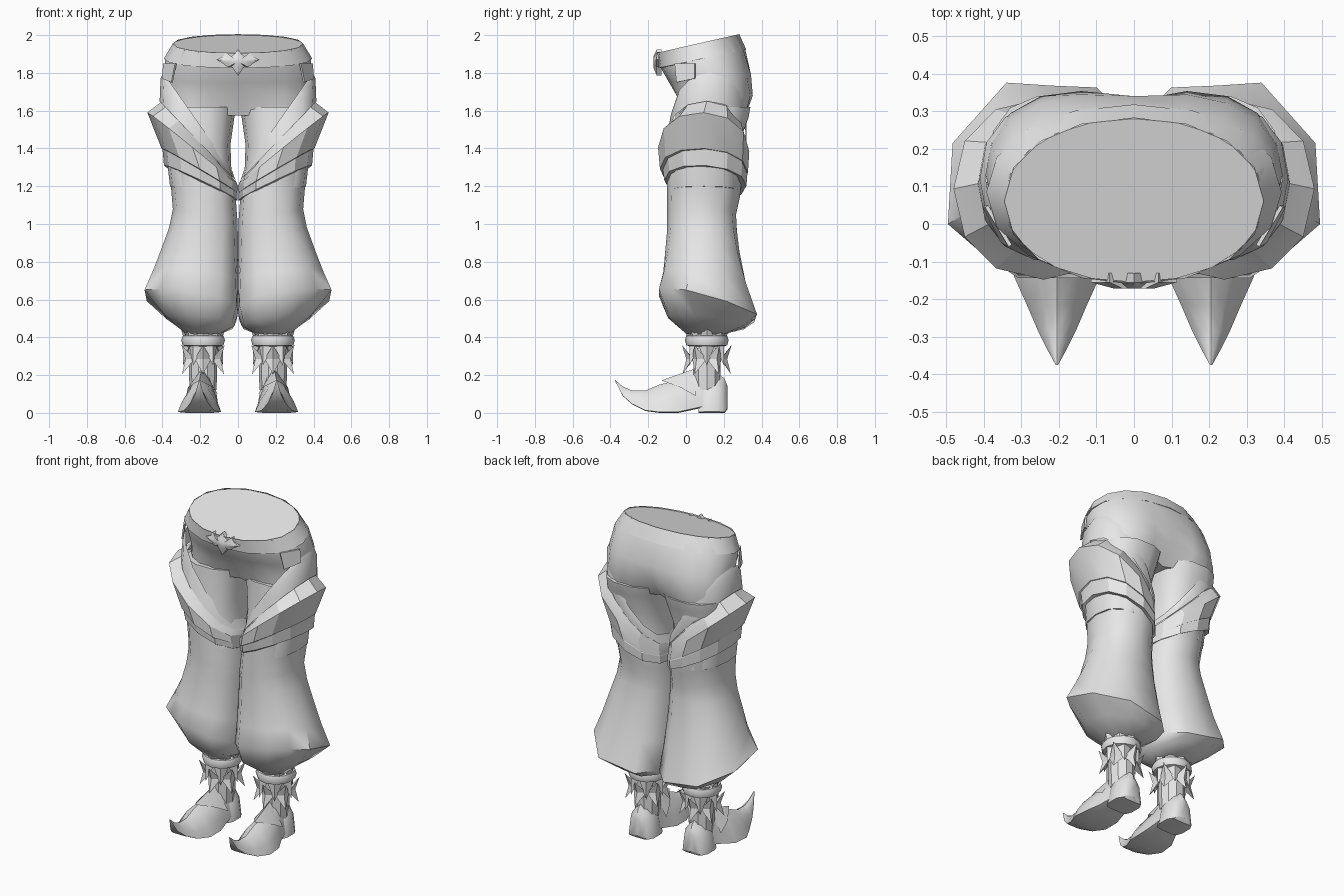
import bpy, bmesh, math
from mathutils import Vector

if "Cube" in bpy.data.objects:
    bpy.data.objects.remove(bpy.data.objects["Cube"])

grey = bpy.data.materials.new("light grey cloth")
grey.diffuse_color = (0.8, 0.8, 0.8, 1)
grey.use_nodes = True
grey.node_tree.nodes["Principled BSDF"].inputs["Base Color"].default_value = grey.diffuse_color


def finish(name, bm, mirror=False, angle=35):
    bmesh.ops.recalc_face_normals(bm, faces=bm.faces[:])
    me = bpy.data.meshes.new(name)
    bm.to_mesh(me)
    bm.free()
    me.materials.append(grey)
    ob = bpy.data.objects.new(name, me)
    bpy.context.collection.objects.link(ob)
    bpy.ops.object.select_all(action='DESELECT')
    bpy.context.view_layer.objects.active = ob
    ob.select_set(True)
    bpy.ops.object.shade_smooth_by_angle(angle=math.radians(angle))
    if mirror:
        m = ob.modifiers.new("Mirror", 'MIRROR')
        m.use_axis[0] = True
        m.use_mirror_merge = False
    return ob


def skin(bm, rings, caps=(True, True)):
    vs = [[bm.verts.new(p) for p in r] for r in rings]
    n = len(vs[0])
    for a, b in zip(vs, vs[1:]):
        for i in range(n):
            j = (i + 1) % n
            bm.faces.new((a[i], a[j], b[j], b[i]))
    if caps[0]:
        bm.faces.new(vs[0])
    if caps[1]:
        bm.faces.new(vs[-1])


def ring(x0, x1, y0, y1, zin, zout, dy=0.0, n=14, k=0.8, shape=None, w=0.0):
    """Rounded ring; zin/zout are heights at x0/x1, dy is rise to the back.
    A 12-point unit outline can be blended in with weight w."""
    cx, cy, rx, ry = (x0 + x1) / 2, (y0 + y1) / 2, (x1 - x0) / 2, (y1 - y0) / 2
    pts = []
    for i in range(n):
        a = 2 * math.pi * i / n
        c, s = math.cos(a), math.sin(a)
        u = math.copysign(abs(c) ** k, c)
        v = math.copysign(abs(s) ** k, s)
        if shape:
            u += w * (shape[i][0] - u)
            v += w * (shape[i][1] - v)
        pts.append((cx + rx * u, cy + ry * v,
                    zin + (zout - zin) * (u + 1) / 2 + dy * v / 2))
    return pts


def loft(name, rows, mirror=False, caps=(True, True), n=14, k=0.8, angle=35):
    bm = bmesh.new()
    skin(bm, [ring(*r, n=n, k=k) for r in rows], caps)
    return finish(name, bm, mirror, angle)


# Hips and seat, dented along the middle at the front and back
def dented(row, front, back):
    pts = []
    for x, y, z in ring(*row, n=20, k=.88):
        f = max(0, 1 - abs(x) / .2)
        pts.append((x, y - back * f if y > .12 else y + front * f, z))
    return pts


bm = bmesh.new()
skin(bm, [
    ring(-.345, .345, -.155, .28, 1.95, 1.95, .10, n=20, k=.95),
    dented((-.385, .385, -.13, .315, 1.87, 1.87, .10), 0, 0),
    dented((-.395, .395, -.09, .36, 1.77, 1.77, .04), 0, .02),
    dented((-.395, .395, -.065, .378, 1.68, 1.68), .02, .05),
    dented((-.39, .39, -.058, .35, 1.575, 1.575), .08, .10)])
finish("hips", bm, angle=45)

# Belt around the waist
loft("belt", [
    (-.345, .345, -.16, .282, 1.955, 1.955, .10),
    (-.393, .393, -.148, .318, 1.875, 1.875, .10),
    (-.37, .37, -.12, .295, 1.875, 1.875, .10)],
    caps=(False, False), n=16, k=.95)

# Buckle: a pointed plate with side lobes
half = [(0, 1.925), (.035, 1.885), (.065, 1.91), (.08, 1.885), (.115, 1.87),
        (.08, 1.85), (.055, 1.83), (.035, 1.835), (0, 1.785)]
outline = half + [(-x, z) for x, z in half[-2:0:-1]]
bm = bmesh.new()
skin(bm, [[(x * s, y, 1.86 + (z - 1.86) * s) for x, z in outline]
          for y, s in ((-.13, 1), (-.155, 1), (-.172, .45))])
finish("buckle", bm, angle=40)

# Thighs
loft("thigh", [
    (.005, .39, -.055, .345, 1.62, 1.62),
    (.02, .39, -.06, .335, 1.56, 1.57),
    (.04, .385, -.07, .285, 1.42, 1.45),
    (.035, .375, -.085, .28, 1.28, 1.33),
    (.01, .36, -.09, .28, 1.14, 1.2)], mirror=True)

# Draped sash hanging diagonally from the hip, with a flared ridge
loft("drape_upper", [
    (.03, .395, -.075, .32, 1.28, 1.80),
    (.02, .41, -.085, .325, 1.25, 1.77),
    (.01, .415, -.10, .32, 1.23, 1.65)], mirror=True, caps=(False, False), k=.9)
loft("drape_flare", [
    (.03, .39, -.08, .30, 1.24, 1.66),
    (.01, .415, -.10, .315, 1.225, 1.64),
    (.0, .48, -.148, .335, 1.20, 1.59, -.02),
    (.002, .405, -.138, .328, 1.165, 1.40, -.02),
    (.02, .37, -.09, .28, 1.17, 1.38)],
    mirror=True, caps=(False, False), n=12, k=.92, angle=25)
loft("drape_lower_band", [
    (.01, .39, -.12, .31, 1.18, 1.42),
    (.002, .40, -.125, .325, 1.17, 1.40, -.04),
    (.002, .392, -.115, .32, 1.125, 1.31, -.03),
    (.015, .36, -.09, .28, 1.125, 1.30)],
    mirror=True, caps=(False, False), n=12, k=.92, angle=25)

# Baggy trouser leg, swept to an angular hem bulge, gathered above the ankle
hem = [(1, -.45), (.95, .38), (.37, 1), (-.1, .97), (-.6, .95), (-.97, .6),
       (-1, 0), (-.97, -.6), (-.6, -1), (-.1, -1), (.25, -1), (.66, -.73)]
legs = [
    ((.012, .37, -.10, .295, 1.15, 1.34), 0),
    ((.008, .355, -.10, .285, 1.08, 1.20), 0),
    ((.003, .345, -.10, .265, 1.02, 1.08), 0),
    ((.001, .365, -.10, .27, .95, .98), .1),
    ((.001, .405, -.11, .285, .84, .87), .35),
    ((.0, .45, -.12, .325, .68, .74, -.08), .75),
    ((.0, .495, -.143, .376, .53, .62, -.14), 1),
    ((.02, .39, -.10, .32, .46, .51, -.06), .7),
    ((.09, .28, .0, .22, .42, .42), .2)]
bm = bmesh.new()
skin(bm, [ring(*r, n=12, k=.85, shape=hem, w=w) for r, w in legs])
finish("trouser_leg", bm, True, 45)

# Ankle and cuff ring
AX, AY = .185, .11


def disc(r, z):
    return (AX - r, AX + r, AY - r, AY + r, z, z)


loft("ankle", [disc(.085, .43), disc(.08, .34), disc(.075, .26),
               disc(.075, .2), disc(.07, .12)], mirror=True, n=10, k=1)
loft("cuff_ring", [disc(.09, .415), disc(.108, .408), disc(.116, .385),
                   disc(.108, .358), disc(.085, .35)], mirror=True, n=12, k=1)


# Rows of broad leaf points around the ankle
def points(name, n, r0, z0, r1, z1, phase=0.0, ridge=.02):
    bm = bmesh.new()
    for i in range(n):
        a = 2 * math.pi * (i + phase) / n
        h = math.pi / n

        def at(ang, r, z):
            return bm.verts.new((AX + r * math.cos(ang), AY + r * math.sin(ang), z))
        p, q = at(a - h, r0, z0), at(a + h, r0, z0)
        mid, tip = at(a, r0 + ridge, z0), at(a, r1, z1)
        back = at(a, r0 * math.cos(h) - .004, z0)
        for f in ((p, mid, tip), (mid, q, tip), (q, back, tip),
                  (back, p, tip), (p, back, q, mid)):
            bm.faces.new(f)
    finish(name, bm, True, 20)


points("crown_points", 8, .095, .405, .128, .478, ridge=.01)
points("upper_leaf_points", 6, .088, .285, .132, .36, .5)
points("lower_leaf_points", 6, .088, .285, .128, .205, .5)
points("hanging_leaf_points", 6, .085, .355, .105, .25)


# Shoes: sections along y, wide at the sole and narrow on top
def shoe_part(name, rows, side=.45, angle=35):
    shape = [(0, 0), (.6, 0), (1, .03), (.8, side), (.42, .82), (0, 1)]
    shape += [(-x, z) for x, z in shape[-2:0:-1]]
    bm = bmesh.new()
    skin(bm, [[(cx + w * u, y + lean * v, z0 + (z1 - z0) * v) for u, v in shape]
              for y, cx, w, z0, z1, lean in rows])
    finish(name, bm, True, angle)


shoe_part("curled_toe", [
    (-.375, .205, .003, .168, .174, 0),
    (-.335, .205, .025, .09, .14, 0),
    (-.285, .205, .05, .045, .118, 0),
    (-.215, .205, .08, .01, .118, 0),
    (-.14, .205, .114, 0, .15, 0),
    (-.04, .20, .11, 0, .175, 0),
    (.03, .19, .088, .015, .215, 0),
    (.10, .185, .075, .03, .25, 0)], side=.4)
shoe_part("heel", [
    (.065, .185, .07, 0, .17, .02),
    (.10, .185, .085, 0, .21, .01),
    (.17, .185, .085, 0, .21, 0),
    (.205, .185, .065, 0, .18, 0),
    (.22, .185, .035, .02, .14, 0)], side=.6)

# Pointed flap over the instep
bm = bmesh.new()
flap = [(.205, -.13, .172), (.265, -.03, .135), (.275, .05, .09),
        (.19, .05, .235), (.10, .05, .09), (.13, -.03, .135)]
v = [bm.verts.new(p) for p in flap]
for f in ((0, 1, 3), (1, 2, 3), (0, 3, 5), (5, 3, 4)):
    bm.faces.new([v[i] for i in f])
finish("instep_flap", bm, True)

# Hip side patches just under the belt
bm = bmesh.new()
patch = [(.325, -.055, 1.85), (.388, .05, 1.85), (.395, .05, 1.77), (.345, -.045, 1.75)]
out = Vector((.008, -.006, 0))
skin(bm, [patch, [Vector(p) + out for p in patch]])
finish("hip_patch", bm, True)
